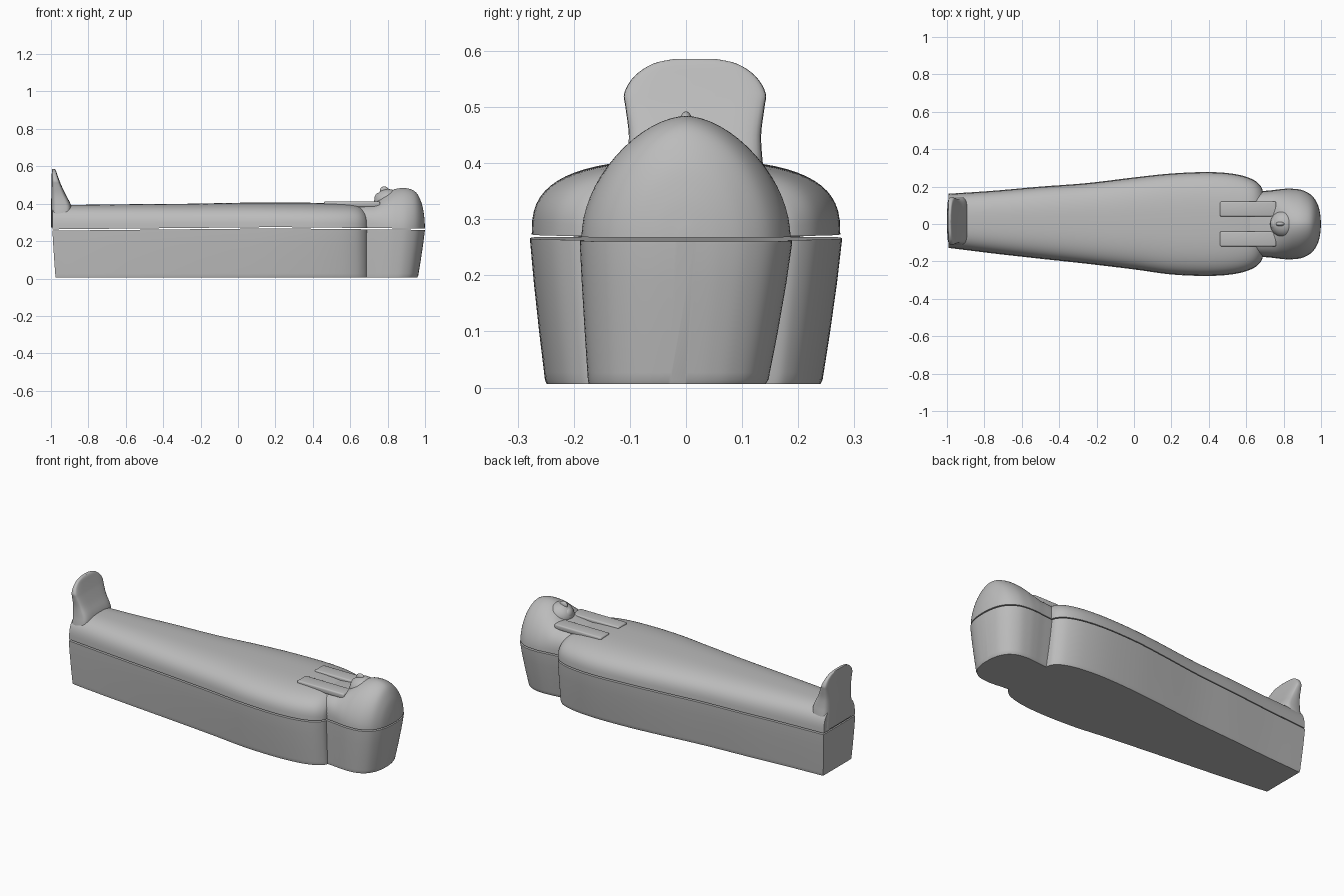
import bpy, bmesh, math
from mathutils import Vector

cube = bpy.data.objects.get("Cube")
if cube:
    bpy.data.objects.remove(cube, do_unlink=True)

stone = bpy.data.materials.new("grey stone")
stone.use_nodes = True
GREY = (0.5, 0.5, 0.5, 1)
stone.diffuse_color = GREY
stone.node_tree.nodes["Principled BSDF"].inputs["Base Color"].default_value = GREY


def finish(name, bm, angle=40):
    bmesh.ops.recalc_face_normals(bm, faces=bm.faces)
    mesh = bpy.data.meshes.new(name)
    bm.to_mesh(mesh)
    bm.free()
    mesh.materials.append(stone)
    ob = bpy.data.objects.new(name, mesh)
    bpy.context.collection.objects.link(ob)
    bpy.ops.object.select_all(action='DESELECT')
    ob.select_set(True)
    bpy.context.view_layer.objects.active = ob
    bpy.ops.object.shade_smooth_by_angle(angle=math.radians(angle))
    return ob


def spline(keys, steps=6):
    """Catmull-Rom samples through the key stations."""
    p = [Vector(k) for k in keys]
    p = [p[0]] + p + [p[-1]]
    out = []
    for a, b, c, d in zip(p, p[1:], p[2:], p[3:]):
        for i in range(steps):
            t = i / steps
            out.append(b + (c - a) * (t / 2) + (a * 2 - b * 5 + c * 4 - d) * (t * t / 2)
                       + (b * 3 - a - c * 3 + d) * (t ** 3 / 2))
    return out + [p[-1]]


def loft(name, rings, angle=40):
    bm = bmesh.new()
    rows = [[bm.verts.new(co) for co in ring] for ring in rings]
    n = len(rows[0])
    for a, b in zip(rows, rows[1:]):
        for i in range(n):
            j = (i + 1) % n
            bm.faces.new((a[i], a[j], b[j], b[i]))
    bm.faces.new(rows[0])
    bm.faces.new(rows[-1])
    return finish(name, bm, angle)


def power(v, e):
    return math.copysign(abs(v) ** e, v)


def seam(x):
    return 0.275 - 0.01 * abs(x - 0.2)


def lid_ring(s, segs=32):
    """Domed section above the seam: s = x, half width, centre y, height, roundness."""
    x, w, yc, h, n = s
    z0 = seam(x)
    pts = []
    for i in range(segs + 1):
        a = math.pi * i / segs
        pts.append((x, yc + w * power(math.cos(a), 2 / n),
                    z0 + max(h - z0, 0.002) * abs(math.sin(a)) ** (2 / n)))
    return pts


def base_ring(s, narrow, shift):
    """Tapering trough section below the seam, with a softened lower edge."""
    x, w, yc, h, n = s
    top = seam(x) - 0.007
    side = [(0, 0), (0.02, 0.005), (0.3, 0.25), (0.65, 0.62), (0.92, 0.94), (0.97, 1.0), (1, 1.12)]
    half = []
    for depth, taper in side:
        end = max(0, (x - 0.7) / 0.3)
        foot = max(0, (-x - 0.9) / 0.1)
        px = x + taper * (0.017 * foot - 0.036 * end)
        half.append((px, (w + 0.003) * (1 - narrow * taper), yc + shift * taper,
                     top + (0.006 - top) * depth))
    return ([(px, c + v, z) for px, v, c, z in half]
            + [(px, c - v, z) for px, v, c, z in reversed(half)])


# Stations: x, half width, centre y, lid height, section roundness
body = spline([
    (-0.992, .142, .017, .393, 2.8), (-.75, .165, .010, .395, 2.8), (-.5, .190, .007, .398, 2.8),
    (-.25, .213, .003, .400, 2.8), (0, .243, .003, .405, 2.8), (.2, .267, 0, .406, 2.8),
    (.4, .275, 0, .405, 2.8), (.54, .264, 0, .402, 2.8), (.63, .238, 0, .394, 2.8),
    (.675, .203, 0, .370, 2.8), (.69, .165, 0, .340, 2.6), (.695, .100, 0, .300, 2.4)])
head = spline([
    (.6, .160, 0, .394, 2.8), (.68, .172, 0, .402, 2.8), (.74, .178, 0, .412, 2.5),
    (.79, .184, 0, .450, 2.0), (.84, .186, 0, .478, 1.8), (.9, .178, 0, .483, 1.75),
    (.95, .150, 0, .462, 1.8), (.98, .107, 0, .408, 1.9), (.994, .060, 0, .345, 2),
    (.999, .012, 0, .285, 2)])

loft("body_lid", [lid_ring(s) for s in body])
loft("head_lid", [lid_ring(s) for s in head])
loft("body_base", [base_ring(s, 0.11, -0.004) for s in body])
loft("head_base", [base_ring(s, 0.15, -0.014) for s in head])

# Upright foot panel: z, half width, front x
foot = spline([(.272, .138, -.9), (.36, .127, -.89), (.40, .121, -.896), (.45, .118, -.922),
               (.50, .124, -.945), (.525, .126, -.955), (.555, .108, -.966),
               (.577, .075, -.974), (.586, .035, -.98)], 4)
rings = []
for z, w, front in foot:
    back = -0.999 + 0.02 * max(0, z - 0.4)
    ring = []
    for i in range(32):
        a = math.tau * i / 32
        ring.append(((front + back) / 2 + (front - back) / 2 * power(math.cos(a), 0.45),
                     0.016 + w * power(math.sin(a), 0.45), z))
    rings.append(ring)
loft("foot_panel", rings, 50)


def ball(name, centre, radii):
    bm = bmesh.new()
    bmesh.ops.create_uvsphere(bm, u_segments=32, v_segments=20, radius=1)
    for v in bm.verts:
        v.co = Vector(centre) + Vector(v.co[i] * radii[i] for i in range(3))
    return finish(name, bm, 80)


# Face set into the headdress
ball("face", (.803, 0, .412), (.075, .072, .066))
ball("nose", (.782, 0, .470), (.024, .012, .022))
ball("chin", (.755, 0, .425), (.026, .036, .034))

# Two headdress lappets lying on the chest
for side, label in ((1, "left"), (-1, "right")):
    bm = bmesh.new()
    bmesh.ops.create_cube(bm, size=1)
    for v in bm.verts:
        v.co = Vector((.61 + v.co.x * .3, side * .08 + v.co.y * .08, .397 + v.co.z * .03))
    bmesh.ops.bevel(bm, geom=bm.edges[:], offset=.008, segments=3, profile=.5, affect='EDGES')
    finish(label + "_lappet", bm, 60)
